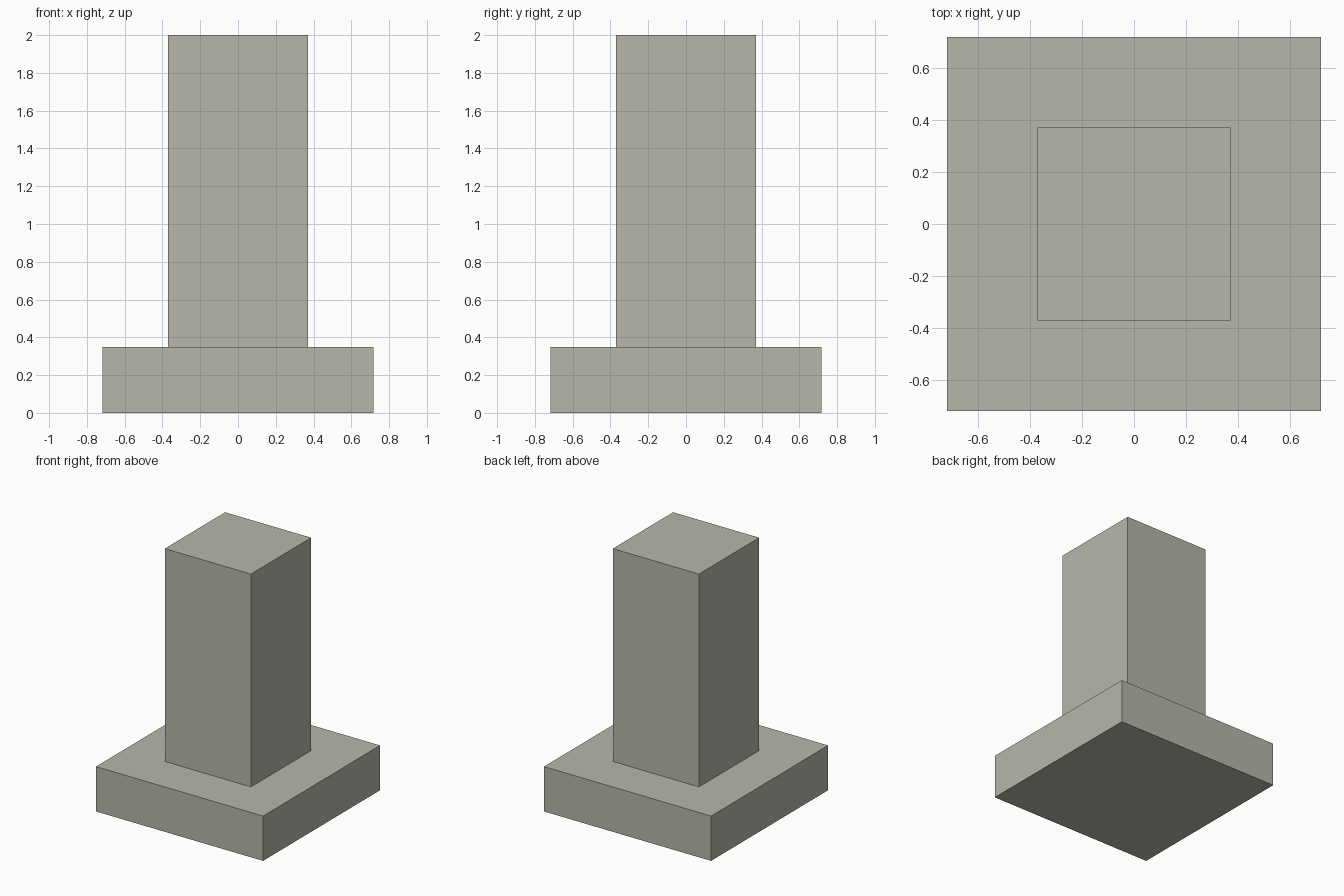
import bpy

if "Cube" in bpy.data.objects:
    bpy.data.objects.remove(bpy.data.objects["Cube"])

# Warm grey stone
stone = bpy.data.materials.new("stone")
stone.diffuse_color = (0.47, 0.47, 0.41, 1)
stone.use_nodes = True
stone.node_tree.nodes["Principled BSDF"].inputs["Base Color"].default_value = stone.diffuse_color


def box(name, width, z0, z1):
    """Square block centred on the z axis between two heights."""
    bpy.ops.mesh.primitive_cube_add(size=1, location=(0, 0, (z0 + z1) / 2))
    obj = bpy.context.object
    obj.name = name
    obj.scale = (width, width, z1 - z0)
    bpy.ops.object.transform_apply(location=False, rotation=False, scale=True)
    obj.data.materials.append(stone)
    return obj


BASE_TOP = 0.348

# Wide square slab
box("base_slab", 1.435, 0, BASE_TOP)

# Tall square column standing on the slab
box("column", 0.739, BASE_TOP, 2.0)
